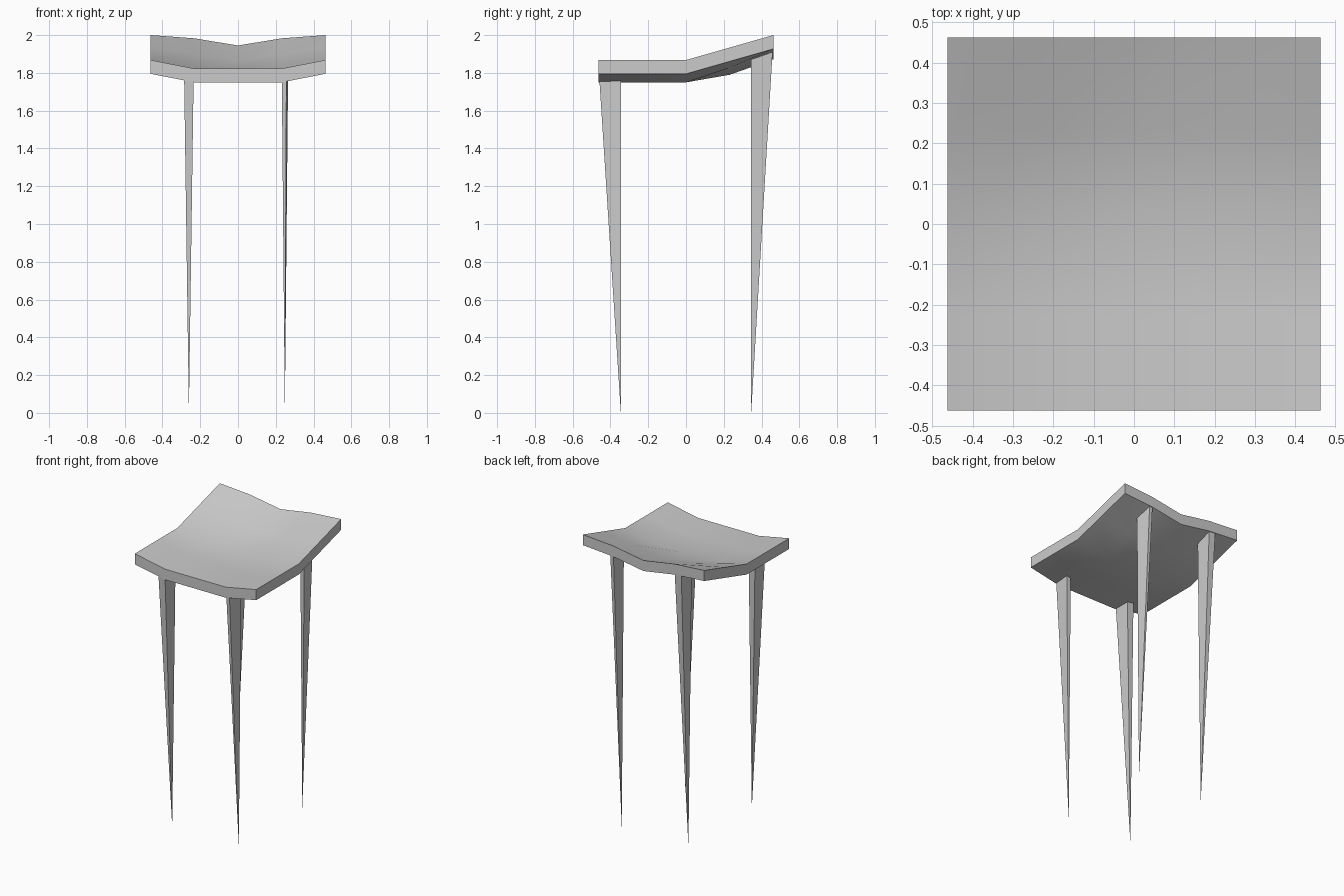
import bpy, bmesh

if "Cube" in bpy.data.objects:
    bpy.data.objects.remove(bpy.data.objects["Cube"])

H = 0.4625      # half width of the seat
T = 0.073       # seat thickness
# seat top heights: rows front to back, columns centre to edge
ROWS = [(1.823, 1.823, 1.868),
        (1.823, 1.823, 1.868),
        (1.823, 1.823, 1.868),
        (1.863, 1.900, 1.934),
        (1.945, 1.983, 2.000)]


def finish(bm, name):
    bmesh.ops.recalc_face_normals(bm, faces=bm.faces[:])
    me = bpy.data.meshes.new(name)
    bm.to_mesh(me)
    bm.free()
    ob = bpy.data.objects.new(name, me)
    bpy.context.collection.objects.link(ob)
    return ob


# dished seat: curved sheet, extruded straight down
bm = bmesh.new()
bmesh.ops.create_grid(bm, x_segments=4, y_segments=4, size=H)
for v in bm.verts:
    i = round(abs(v.co.x) / H * 2)
    j = round((v.co.y + H) / H * 2)
    v.co.z = ROWS[j][i]
ext = bmesh.ops.extrude_face_region(bm, geom=bm.faces[:], use_keep_orig=True)
for g in ext["geom"]:
    if isinstance(g, bmesh.types.BMVert):
        g.co.z -= T
seat = finish(bm, "seat")
bpy.context.view_layer.objects.active = seat
seat.select_set(True)
bpy.ops.object.shade_smooth_by_angle()
seat.select_set(False)


# legs: tapered to a point, inner side upright, outer side slanted
def leg(name, x0, x1_out, x1_in, tip_x, side, z_in, z_out):
    yi, yo = side * 0.345, side * 0.459
    bm = bmesh.new()
    top = [bm.verts.new(p) for p in
           ((x0, yi, z_in), (x1_in, yi, z_in),
            (x1_out, yo, z_out), (x0, yo, z_out))]
    tip = bm.verts.new((tip_x, yi, 0))
    bm.faces.new(top)
    for k in range(4):
        bm.faces.new((top[k], top[(k + 1) % 4], tip))
    finish(bm, name)


for where, side, z_in, z_out in (("front", -1, 1.77, 1.77), ("back", 1, 1.885, 1.925)):
    leg(where + "_left_leg", -0.285, -0.235, -0.235, -0.26, side, z_in, z_out)
    leg(where + "_right_leg", 0.232, 0.256, 0.265, 0.248, side, z_in, z_out)
